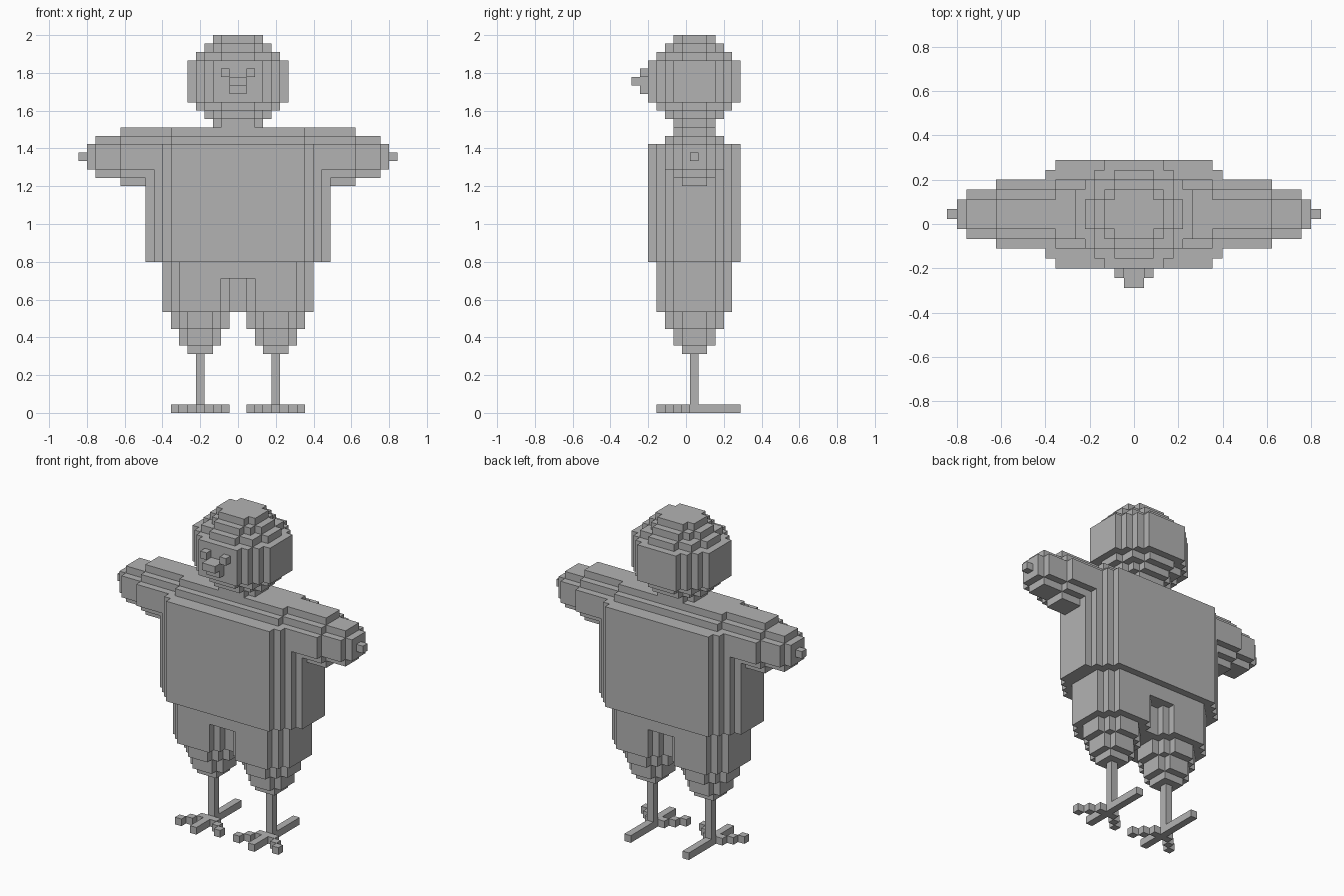
import bpy, bmesh
from mathutils import Vector

cube = bpy.data.objects.get("Cube")
if cube:
    bpy.data.objects.remove(cube)

V = 2 / 45      # size of one block
MID = 1         # depth of the body axis, in blocks

grey = bpy.data.materials.new("plain_grey")
grey.use_nodes = True
grey.diffuse_color = (0.45, 0.45, 0.45, 1)
grey.node_tree.nodes["Principled BSDF"].inputs["Base Color"].default_value = (0.45, 0.45, 0.45, 1)


def disc(a, b, stretch=0):
    """Blocky ellipse outline with half sizes a and b, pulled apart by stretch."""
    quarter = []
    for j in range(int(b + 0.5)):
        y = j + b % 1 - 0.5
        c = a - 0.5
        while (c / a) ** 2 + (y / b) ** 2 > 1.001:
            c -= 1
        w = c + 0.5 + stretch
        if quarter and quarter[-1][0] == w:
            quarter[-1] = (w, y + 0.5)
        else:
            quarter += [(w, y - 0.5), (w, y + 0.5)]
    quarter = [p for p in quarter if p[1] > 0]
    left = [(-x, y) for x, y in reversed(quarter)]
    top = quarter + left
    return top + [(-x, -y) for x, y in top]


def prism(bm, outline, lo, hi, place):
    """Extrude an outline between two levels."""
    ends = [[bm.verts.new(Vector(place(u, v, w)) * V) for u, v in outline] for w in (lo, hi)]
    for ring in ends:
        bm.faces.new(ring)
    n = len(outline)
    for i in range(n):
        k = (i + 1) % n
        bm.faces.new((ends[0][i], ends[0][k], ends[1][k], ends[1][i]))


def finish(name, bm):
    bmesh.ops.recalc_face_normals(bm, faces=bm.faces)
    mesh = bpy.data.meshes.new(name)
    bm.to_mesh(mesh)
    bm.free()
    mesh.materials.append(grey)
    bpy.context.collection.objects.link(bpy.data.objects.new(name, mesh))


def stack(name, layers, x=0):
    """Upright stack of (half width, half depth, bottom, top, stretch) layers."""
    bm = bmesh.new()
    for a, b, lo, hi, stretch in layers:
        prism(bm, disc(a, b, stretch), lo, hi, lambda u, v, w: (u + x, v + MID, w))
    finish(name, bm)


def boxes(name, items):
    """Boxes given as (x0, x1, y0, y1, z0, z1)."""
    bm = bmesh.new()
    for x0, x1, y0, y1, z0, z1 in items:
        prism(bm, [(x0, y0), (x1, y0), (x1, y1), (x0, y1)], z0, z1, lambda u, v, w: (u, v, w))
    finish(name, bm)


# Head and neck
stack("head", [(4, 3.5, 35, 36, 0), (5, 4.5, 36, 37, 0), (6, 5.5, 37, 42, 0),
               (5, 4.5, 42, 43, 0), (4, 3.5, 43, 44, 0), (3, 2.5, 44, 45, 0)])
stack("neck", [(3, 2.5, 34, 35, 0)])

# Face
boxes("beak", [(-1, 1, -5.5, -4.5, 38, 39), (-1, 1, -6.5, -4.5, 39, 40)])

# Shirt, shoulders and trouser seat
stack("shirt", [(5.5, 5.5, 18, 32, 5.5)])
boxes("shoulders", [(-8, 8, MID - 3.5, MID + 3.5, 32, 33), (-8, 8, MID - 2.5, MID + 2.5, 33, 34)])
stack("trouser_seat", [(4.5, 4.5, 16, 18, 4.5)])

for side, s in (("left", 1), ("right", -1)):
    eye = sorted((s, 2 * s))
    boxes(side + "_eye", [(*eye, -5.5, -4.5, 40, 41)])

    # Arm tapering to a fingertip
    bm = bmesh.new()
    for r, lo, hi in ((3.5, 8, 14), (2.5, 14, 17), (1.5, 17, 18), (0.5, 18, 19)):
        prism(bm, disc(r, r), lo, hi, lambda u, v, w: (s * w, u + MID, v + 30.5))
    finish(side + "_arm", bm)

    # Leg tapering to a thin shin
    x = 4.5 * s
    stack(side + "_trouser_leg", [(1.5, 1.5, 7, 8, 0), (2.5, 2.5, 8, 10, 0),
                                  (3.5, 3.5, 10, 12, 0), (4.5, 4.5, 12, 16, 0)], x)
    stack(side + "_shin", [(0.5, 0.5, 1, 7, 0)], x)

    # Foot with a long toe and two diagonal toes
    toes = [(x - 0.5, x + 0.5, -3.5, 6.5, 0, 1)]
    for k in (1, 2, 3):
        for d in (-k, k):
            toes.append((x + d - 0.5, x + d + 0.5, MID - k - 0.5, MID - k + 0.5, 0, 1))
    boxes(side + "_foot", toes)
